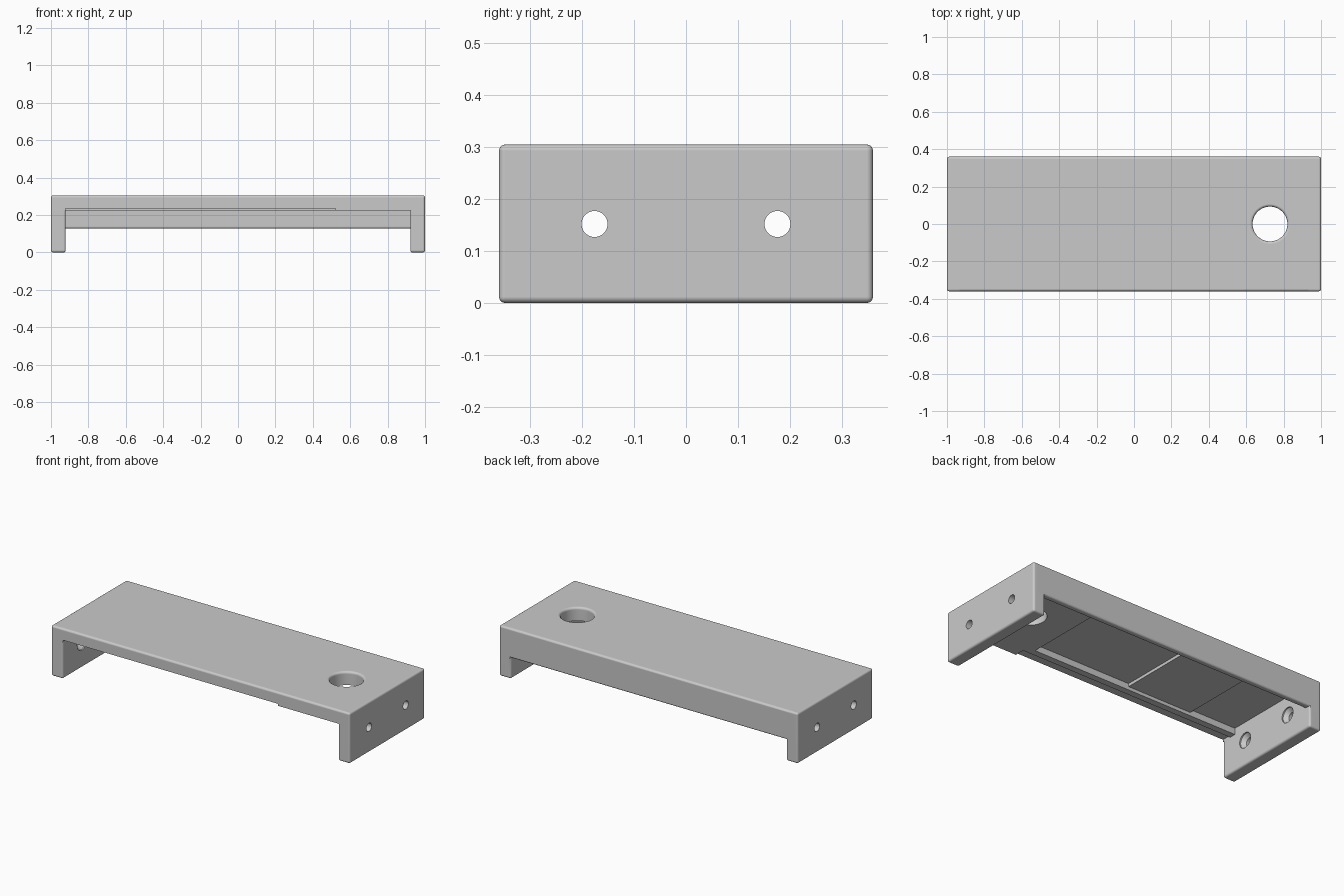
import bpy, bmesh, math
from mathutils import Matrix, Vector

cube = bpy.data.objects.get("Cube")
if cube:
    bpy.data.objects.remove(cube, do_unlink=True)

HALF_X, HALF_Y, TOP = 1.0, 0.36, 0.305
INNER_X = 0.921          # inside face of the end plates
SLAB = 0.224             # underside of the front rail
WALL_LOW, WALL_IN = 0.127, 0.32
R = 0.012                # outer edge rounding

grey = bpy.data.materials.new("plain_grey")
grey.use_nodes = True
grey.diffuse_color = (0.59, 0.59, 0.59, 1)
grey.node_tree.nodes["Principled BSDF"].inputs["Base Color"].default_value = (0.59, 0.59, 0.59, 1)


def finish(name, bm):
    bmesh.ops.recalc_face_normals(bm, faces=bm.faces[:])
    mesh = bpy.data.meshes.new(name)
    bm.to_mesh(mesh)
    bm.free()
    mesh.materials.append(grey)
    ob = bpy.data.objects.new(name, mesh)
    bpy.context.collection.objects.link(ob)
    return ob


def box(name, lo, hi, radius=0):
    bm = bmesh.new()
    bmesh.ops.create_cube(bm, size=1)
    lo, hi = Vector(lo), Vector(hi)
    for v in bm.verts:
        v.co = (lo + hi) / 2 + v.co * (hi - lo)
    if radius:
        bmesh.ops.bevel(bm, geom=bm.edges[:], offset=radius, segments=4,
                        profile=0.5, affect='EDGES')
    return finish(name, bm)


def lathe(name, profile, matrix, steps=48):
    """Closed solid turned about local z from (radius, height) pairs."""
    bm = bmesh.new()
    rings = []
    for r, h in profile:
        angles = [math.tau * i / steps for i in range(steps)]
        rings.append([bm.verts.new(matrix @ Vector((r * math.cos(a), r * math.sin(a), h)))
                      for a in angles])
    for a, b in zip(rings, rings[1:]):
        for i in range(steps):
            j = (i + 1) % steps
            bm.faces.new((a[i], a[j], b[j], b[i]))
    bm.faces.new(rings[0])
    bm.faces.new(rings[-1])
    return finish(name, bm)


def combine(target, tool, operation):
    mod = target.modifiers.new(operation.lower(), 'BOOLEAN')
    mod.operation, mod.solver, mod.object = operation, 'EXACT', tool
    bpy.context.view_layer.objects.active = target
    bpy.ops.object.modifier_apply(modifier=mod.name)
    bpy.data.objects.remove(tool, do_unlink=True)


def rounded(y, z, start, steps=4):
    """Quarter arc for a profile corner, centred at (y, z)."""
    return [(y + R * math.cos(start + math.pi / 2 * i / steps),
             z + R * math.sin(start + math.pi / 2 * i / steps))
            for i in range(steps + 1)]


# Slab and back wall as one L-shaped profile run along x
profile = [(-HALF_Y, SLAB), (WALL_IN, SLAB)]
profile += rounded(WALL_IN + R, WALL_LOW + R, math.pi)
profile += rounded(HALF_Y - R, WALL_LOW + R, -math.pi / 2)
profile += rounded(HALF_Y - R, TOP - R, 0)
profile += rounded(-HALF_Y + R, TOP - R, math.pi / 2)
bm = bmesh.new()
run = HALF_X - 0.03
face = bm.faces.new([bm.verts.new((-run, y, z)) for y, z in profile])
ends = bmesh.ops.extrude_face_region(bm, geom=[face])["geom"]
bmesh.ops.translate(bm, vec=(2 * run, 0, 0),
                    verts=[g for g in ends if isinstance(g, bmesh.types.BMVert)])
body = finish("bracket_shell", bm)

# End plates
for s in (-1, 1):
    xs = sorted((s * INNER_X, s * HALF_X))
    plate = box("end_plate", (xs[0], -HALF_Y, 0), (xs[1], HALF_Y, TOP), R)
    combine(body, plate, 'UNION')

# Front lip relief, raised ceiling behind the front rail, and two deeper pockets
for lo, hi in (
    ((-INNER_X, -0.5, 0.2), (0.52, -0.30, 0.236)),
    ((-INNER_X, -0.26, 0.2), (0.47, WALL_IN, 0.244)),
    ((-INNER_X, -0.26, 0.2), (-0.61, 0.28, 0.262)),
    ((-0.18, -0.26, 0.2), (0.47, 0.28, 0.262)),
):
    combine(body, box("pocket_cutter", lo, hi), 'DIFFERENCE')

# Large round opening with a softened upper rim
HOLE, RIM = 0.093, 0.014
rim = [(HOLE + RIM * (1 - math.cos(a)), TOP - RIM + RIM * math.sin(a))
       for a in (math.pi / 2 * i / 4 for i in range(5))]
opening = lathe("opening_cutter", [(HOLE, 0.1)] + rim + [(HOLE + RIM, 0.4)],
                Matrix.Translation((0.727, 0, 0)), 64)
combine(body, opening, 'DIFFERENCE')

# Screw holes, countersunk from inside the end plates
for s in (-1, 1):
    for y in (-0.176, 0.176):
        place = (Matrix.Translation((s * INNER_X, y, 0.152))
                 @ Matrix.Rotation(s * math.pi / 2, 4, 'Y'))
        screw = lathe("screw_cutter", [(0.046, -0.02), (0.046, 0.008), (0.025, 0.03), (0.025, 0.1)],
                      place, 32)
        combine(body, screw, 'DIFFERENCE')

# Smooth rounded edges while the broad faces stay flat
bpy.ops.object.select_all(action='DESELECT')
body.select_set(True)
bpy.context.view_layer.objects.active = body
bpy.ops.object.shade_smooth_by_angle(angle=math.radians(30))
flat = body.modifiers.new("flat_faces", 'WEIGHTED_NORMAL')
flat.keep_sharp = True
flat.weight = 100
